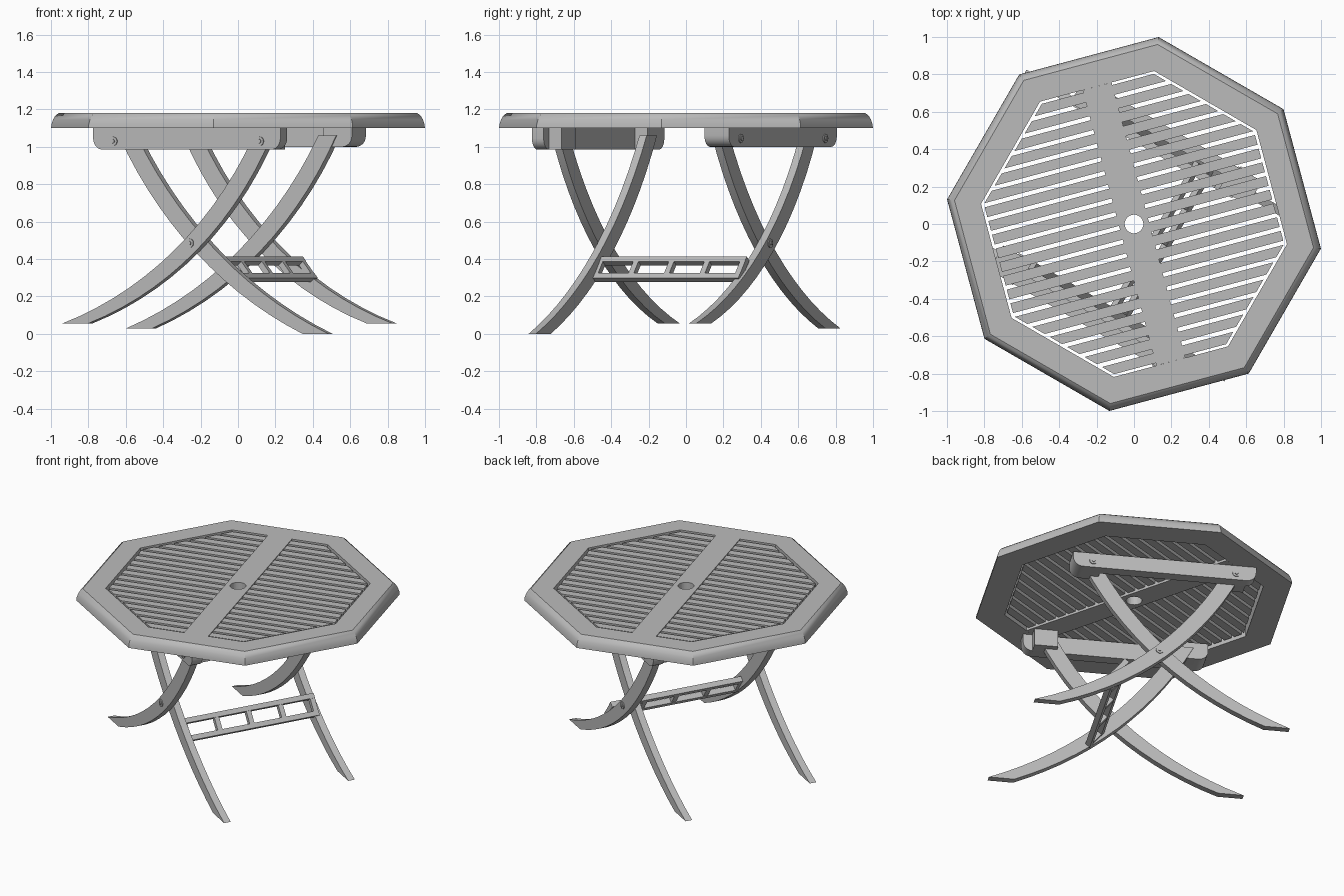
import bpy, bmesh, math
from mathutils import Matrix, Vector

cube = bpy.data.objects.get("Cube")
if cube:
    bpy.data.objects.remove(cube, do_unlink=True)

grey = bpy.data.materials.new("weathered_grey")
grey.use_nodes = True
grey.diffuse_color = (0.5, 0.5, 0.5, 1)
grey.node_tree.nodes["Principled BSDF"].inputs["Base Color"].default_value = (0.5, 0.5, 0.5, 1)


def rot(degrees, axis="Z"):
    return Matrix.Rotation(math.radians(degrees), 4, axis)


def finish(name, bm, matrix, smooth=False):
    bm.transform(matrix)
    bmesh.ops.recalc_face_normals(bm, faces=bm.faces[:])
    mesh = bpy.data.meshes.new(name)
    bm.to_mesh(mesh)
    bm.free()
    mesh.materials.append(grey)
    obj = bpy.data.objects.new(name, mesh)
    bpy.context.collection.objects.link(obj)
    if smooth:
        bpy.ops.object.select_all(action="DESELECT")
        obj.select_set(True)
        bpy.context.view_layer.objects.active = obj
        bpy.ops.object.shade_smooth_by_angle(angle=math.radians(30))
    return obj


def prism(name, points, lo, hi, matrix, upright=False, smooth=False):
    """Extrude an outline; upright outlines are (along, height) with depth in y."""
    bm = bmesh.new()
    place = (lambda a, b, d: (a, d, b)) if upright else (lambda a, b, d: (a, b, d))
    face = bm.faces.new([bm.verts.new(place(a, b, lo)) for a, b in points])
    new = bmesh.ops.extrude_face_region(bm, geom=[face])["geom"]
    verts = [v for v in new if isinstance(v, bmesh.types.BMVert)]
    bmesh.ops.translate(bm, verts=verts, vec=place(0, 0, hi - lo))
    return finish(name, bm, matrix, smooth)


def rect(x0, x1, y0, y1):
    return [(x0, y0), (x1, y0), (x1, y1), (x0, y1)]


def disc(name, along, height, radius, lo, hi, matrix):
    steps = [math.tau * i / 20 for i in range(20)]
    pts = [(along + radius * math.cos(t), height + radius * math.sin(t)) for t in steps]
    return prism(name, pts, lo, hi, matrix, True, True)


def arc(a, b, c, count=14):
    """Points on the circle through a, b and c."""
    (ax, ay), (bx, by), (cx, cy) = a, b, c
    d = 2 * (ax * (by - cy) + bx * (cy - ay) + cx * (ay - by))
    sa, sb, sc = ax * ax + ay * ay, bx * bx + by * by, cx * cx + cy * cy
    ox = (sa * (by - cy) + sb * (cy - ay) + sc * (ay - by)) / d
    oy = (sa * (cx - bx) + sb * (ax - cx) + sc * (bx - ax)) / d
    r = math.hypot(ax - ox, ay - oy)
    t0, t1 = math.atan2(ay - oy, ax - ox), math.atan2(cy - oy, cx - ox)
    turn = (t1 - t0 + math.pi) % math.tau - math.pi
    return [(ox + r * math.cos(t0 + turn * i / count),
             oy + r * math.sin(t0 + turn * i / count)) for i in range(count + 1)]


# Table top: octagonal rim with a rounded outer edge
top = rot(15)
BOTTOM, TOP = 1.10, 1.18
profile = [(0.825, BOTTOM), (1.008, BOTTOM), (1.006, 1.12), (0.998, 1.145),
           (0.985, 1.167), (0.968, TOP), (0.825, TOP)]
bm = bmesh.new()
rings = [[bm.verts.new((r * math.cos(t), r * math.sin(t), z)) for r, z in profile]
         for t in (math.radians(22.5 + 45 * i) for i in range(8))]
for i in range(8):
    a, b = rings[i], rings[(i + 1) % 8]
    for j in range(len(profile)):
        k = (j + 1) % len(profile)
        bm.faces.new((a[j], a[k], b[k], b[j]))
finish("table_rim", bm, top, True)

# Centre plank with a round parasol hole
half, apothem = 0.08, 0.762
plank = prism("centre_plank", rect(-half, half, -apothem, apothem), BOTTOM, TOP, top)
circle = [(0.05 * math.cos(math.tau * i / 32), 0.05 * math.sin(math.tau * i / 32)) for i in range(32)]
cutter = prism("hole_cutter", circle, 1, 1.3, top)
cutter.hide_render = True
cut = plank.modifiers.new("parasol_hole", "BOOLEAN")
cut.object = cutter
cut.solver = "EXACT"
bpy.context.view_layer.objects.active = plank
bpy.ops.object.modifier_apply(modifier=cut.name)
bpy.data.objects.remove(cutter, do_unlink=True)

# Slats on both sides of the plank, trimmed to the octagon with a small gap
reach, count, gap = apothem - 0.014, 20, 0.022
pitch = (2 * reach + gap) / count


def limit(y):
    return min(reach, reach * math.sqrt(2) - abs(y))


for i in range(count):
    y0 = -reach + i * pitch
    y1 = y0 + pitch - gap
    for side, label in ((1, "left"), (-1, "right")):
        pts = [(half, y0), (limit(y0), y0), (limit(y1), y1), (half, y1)]
        prism(f"slat_{label}_{i + 1}", [(side * x, y) for x, y in pts], 1.115, 1.175, top)


# Folding leg frames: apron, end blocks, two crossed curved legs, bolts
def leg(name, side, foot, lo, hi, matrix):
    upper = arc((-0.81, foot), (-0.03, 0.525), (0.375, 1.06))
    lower = arc((-0.65, foot), (0.03, 0.455), (0.485, 1.06))
    pts = [(side * s, z) for s, z in upper + lower[::-1]]
    prism(name, pts, lo, hi, matrix, True, True)


def leg_frame(label, matrix, low, inner_foot):
    end, r = 0.578, 0.06
    corner = [(end - r + r * math.sin(t), low + r - r * math.cos(t))
              for t in (math.pi / 2 * i / 6 for i in range(7))]
    outline = corner + [(end, BOTTOM), (-end, BOTTOM)] + [(-s, z) for s, z in corner[::-1]]
    prism(label + "_apron", outline, 0, 0.072, matrix, True, True)
    prism(label + "_outer_leg_block", rect(0.37, 0.52, low, BOTTOM), 0.07, 0.15, matrix, True)
    block = [(-0.40, low), (-0.40, BOTTOM), (-end, BOTTOM)] + [(-s, z) for s, z in corner[::-1]]
    prism(label + "_inner_leg_block", block, 0.07, 0.15, matrix, True, True)
    leg(label + "_outer_leg", 1, 0.055, 0.068, 0.113, matrix)
    leg(label + "_inner_leg", -1, inner_foot, 0.113, 0.158, matrix)
    for name, s, z, w in (("right_bolt", -0.452, low + 0.045, 0), ("left_bolt", 0.452, low + 0.045, 0),
                          ("pivot_bolt", -0.02, 0.485, 0.068)):
        disc(f"{label}_{name}_washer", s, z, 0.024, w - 0.006, w + 0.002, matrix)
        disc(f"{label}_{name}_head", s, z, 0.011, w - 0.012, w, matrix)


base = rot(-30)
leg_frame("front", base @ Matrix.Translation((0.03, -0.6, 0)), 0.985, 0.0)
leg_frame("back", base @ Matrix.Translation((-0.10, 0.54, 0)) @ rot(180), 1.0, 0.03)

# Ladder brace joining the two frames
brace = base @ Matrix.Translation((0.17, 0, 0.345)) @ rot(90) @ rot(-38.7, "X")
length, tall, bar = 0.455, 0.073, 0.032
for name, z in (("lower", -tall), ("upper", tall - bar)):
    prism(f"brace_{name}_rail", rect(-length, length, z, z + bar), -0.018, 0.018, brace, True)
for i in range(5):
    x = -length + i * (2 * length - bar) / 4
    prism(f"brace_rung_{i + 1}", rect(x, x + bar, bar - tall, tall - bar), -0.016, 0.016, brace, True)
